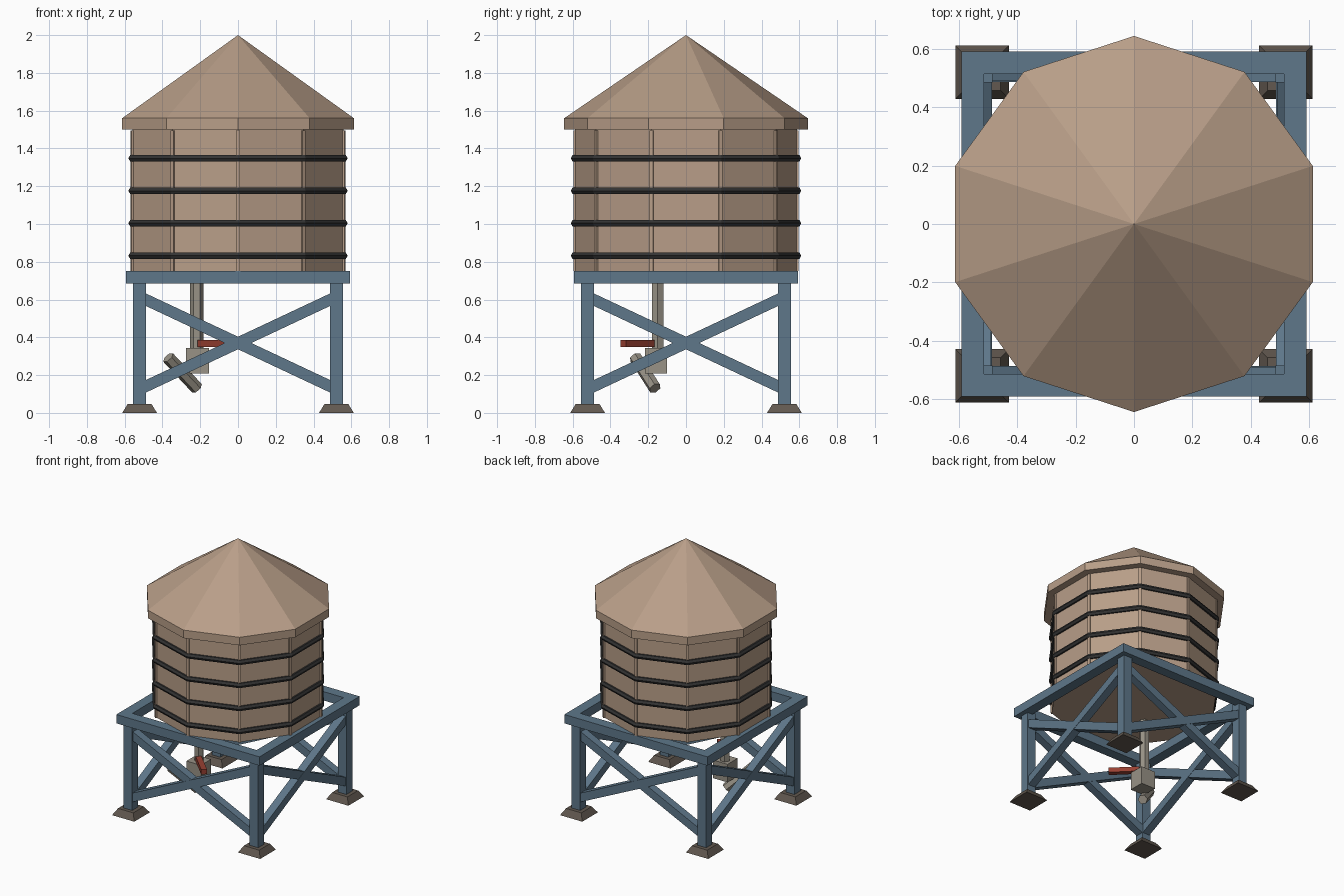
import bpy, bmesh, math
from mathutils import Vector, Matrix

if "Cube" in bpy.data.objects:
    bpy.data.objects.remove(bpy.data.objects["Cube"])


def material(name, rgb):
    m = bpy.data.materials.new(name)
    lin = [((c / 255 + 0.055) / 1.055) ** 2.4 for c in rgb]
    m.diffuse_color = (*lin, 1)
    m.use_nodes = True
    m.node_tree.nodes["Principled BSDF"].inputs["Base Color"].default_value = m.diffuse_color
    return m


WOOD = material("tan_wood", (184, 158, 136))
STEEL = material("blue_steel", (94, 119, 138))
HOOP = material("black_iron", (52, 52, 52))
STONE = material("foot_stone", (98, 89, 80))
PIPE = material("grey_pipe", (152, 146, 134))
RED = material("red_handle", (152, 64, 50))


def make(name, bm, mat):
    bmesh.ops.recalc_face_normals(bm, faces=bm.faces)
    me = bpy.data.meshes.new(name)
    bm.to_mesh(me)
    bm.free()
    me.materials.append(mat)
    ob = bpy.data.objects.new(name, me)
    bpy.context.collection.objects.link(ob)
    return ob


def box(name, size, loc, mat, rot=Matrix()):
    bm = bmesh.new()
    m = Matrix.Translation(loc) @ rot @ Matrix.Diagonal((*size, 1))
    bmesh.ops.create_cube(bm, size=1, matrix=m)
    return make(name, bm, mat)


def lathe(name, profile, sides, mat, start=math.pi / 2, closed=False):
    """Polygonal solid from (radius, z) points; radius 0 gives an apex."""
    bm = bmesh.new()
    rings = []
    for r, z in profile:
        if r == 0:
            rings.append([bm.verts.new((0, 0, z))] * sides)
        else:
            rings.append([bm.verts.new((r * math.cos(start + k * math.tau / sides),
                                        r * math.sin(start + k * math.tau / sides), z))
                          for k in range(sides)])
    pairs = list(zip(rings, rings[1:]))
    if closed:
        pairs.append((rings[-1], rings[0]))
    for a, b in pairs:
        for k in range(sides):
            j = (k + 1) % sides
            bm.faces.new(list(dict.fromkeys((a[k], a[j], b[j], b[k]))))
    if not closed:
        for ring in (rings[0], rings[-1]):
            if ring[0] is not ring[1]:
                bm.faces.new(ring)
    return make(name, bm, mat)


def rod(name, a, b, radius, sides, mat):
    a, b = Vector(a), Vector(b)
    ob = lathe(name, [(radius, 0), (radius, (b - a).length)], sides, mat, 0)
    ob.data.transform(Matrix.Translation(a) @ (b - a).to_track_quat('Z', 'Y').to_matrix().to_4x4())
    return ob


# tank, corner battens and roof
lathe("tank", [(0.588, 0.75), (0.588, 1.51)], 10, WOOD)
for k in range(10):
    a = math.pi / 2 + k * math.tau / 10
    box("tank_batten", (0.03, 0.02, 0.745), (0.58 * math.cos(a), 0.58 * math.sin(a), 1.1225),
        WOOD, Matrix.Rotation(a, 4, 'Z'))
lathe("roof", [(0.645, 1.5), (0.645, 1.56), (0, 2.0)], 10, WOOD)

# iron hoops
for z in (0.832, 1.004, 1.176, 1.348):
    section = [(0.59 + 0.02 * math.cos(t * math.tau / 6), z + 0.02 * math.sin(t * math.tau / 6))
               for t in range(6)]
    lathe("tank_hoop", section, 10, HOOP, closed=True)

# platform ring
h = math.sqrt(2)
lathe("platform_ring", [(0.592 * h, 0.684), (0.592 * h, 0.75), (0.514 * h, 0.75), (0.514 * h, 0.684)],
      4, STEEL, math.pi / 4, closed=True)

# legs and feet
for sx in (-1, 1):
    for sy in (-1, 1):
        box("leg", (0.07, 0.07, 0.66), (sx * 0.521, sy * 0.521, 0.37), STEEL)
        foot = lathe("foot", [(0.092 * h, 0), (0.063 * h, 0.047)], 4, STONE, math.pi / 4)
        foot.data.transform(Matrix.Translation((sx * 0.521, sy * 0.521, 0)))

# crossed braces on each side
slope = math.atan2(0.47, 1.0)
for k in range(4):
    turn = Matrix.Rotation(k * math.pi / 2, 4, 'Z')
    for s in (-1, 1):
        pos = turn @ Vector((0, -0.519 + 0.001 * s, 0.37))
        box("brace", (1.13, 0.06, 0.06), pos, STEEL, turn @ Matrix.Rotation(s * slope, 4, 'Y'))

# drain pipe, valve, handle and spout
rod("drain_pipe", (-0.218, -0.15, 0.3), (-0.218, -0.15, 0.76), 0.035, 6, PIPE)
box("valve_body", (0.12, 0.118, 0.135), (-0.214, -0.159, 0.277), PIPE)
box("valve_handle", (0.215, 0.04, 0.036), (-0.124, -0.256, 0.367), RED,
    Matrix.Rotation(-math.pi / 4, 4, 'Z'))
rod("spout", (-0.217, -0.164, 0.13), (-0.37, -0.268, 0.293), 0.034, 6, PIPE)
